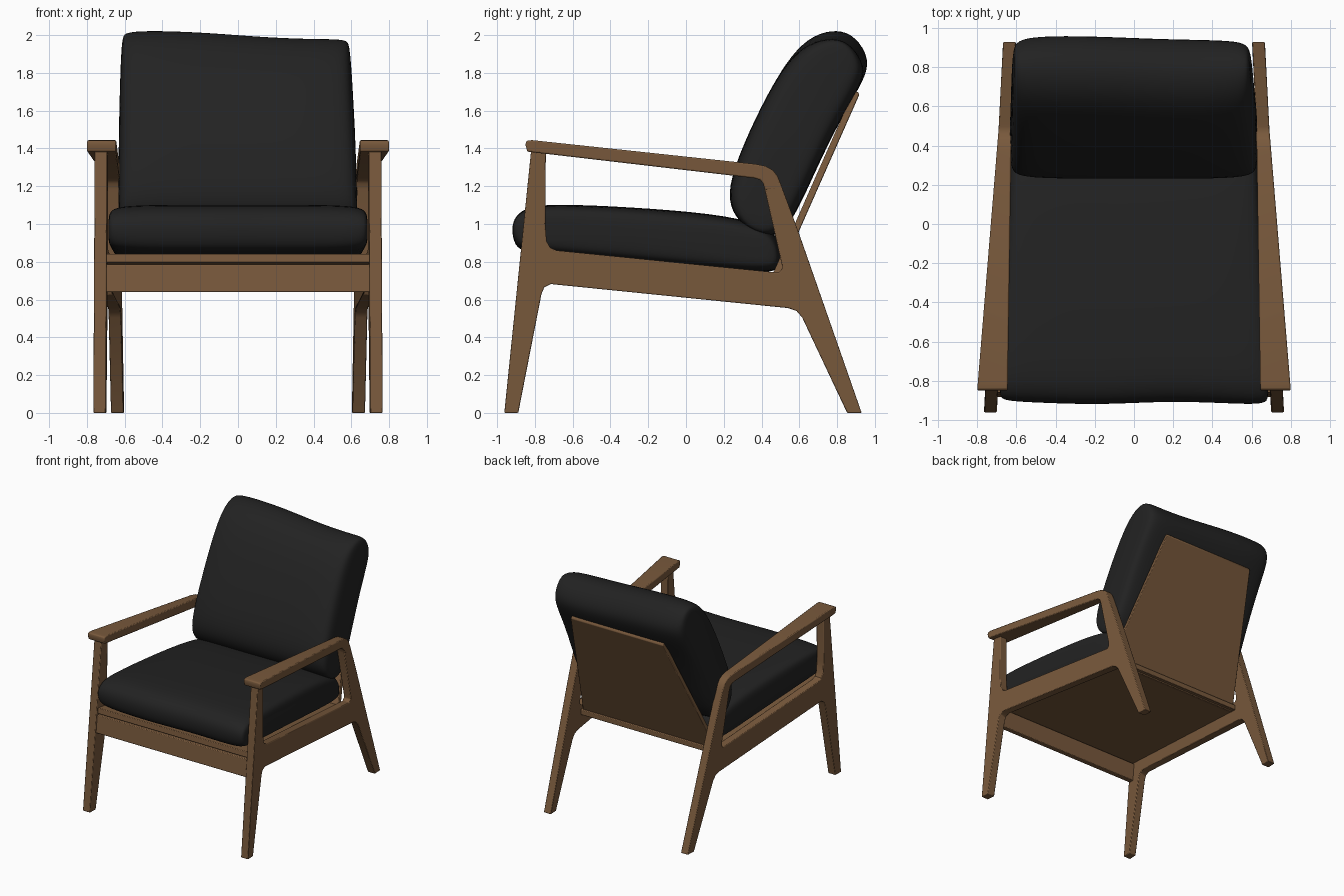
import bpy, bmesh, math
from mathutils import Vector

if "Cube" in bpy.data.objects:
    bpy.data.objects.remove(bpy.data.objects["Cube"])


def material(name, rgb):
    m = bpy.data.materials.new(name)
    m.diffuse_color = (*rgb, 1)
    m.use_nodes = True
    m.node_tree.nodes["Principled BSDF"].inputs["Base Color"].default_value = m.diffuse_color
    return m


wood = material("brown wood", (0.19, 0.10, 0.045))
fabric = material("black fabric", (0.016, 0.016, 0.016))


def finish(bm, name, mat, angle=35):
    bmesh.ops.recalc_face_normals(bm, faces=bm.faces)
    me = bpy.data.meshes.new(name)
    bm.to_mesh(me)
    bm.free()
    ob = bpy.data.objects.new(name, me)
    bpy.context.collection.objects.link(ob)
    me.materials.append(mat)
    bpy.ops.object.select_all(action='DESELECT')
    ob.select_set(True)
    bpy.context.view_layer.objects.active = ob
    bpy.ops.object.shade_smooth_by_angle(angle=math.radians(angle))
    return ob


def bevel(ob, w):
    m = ob.modifiers.new("soft edges", 'BEVEL')
    m.width, m.segments, m.limit_method = w, 2, 'ANGLE'
    m.angle_limit = math.radians(40)


def slab(name, profile, inner, outer, mirror=False, w=0.005):
    """Side profile (y, z) filled between the x positions inner(y, z) and outer(y, z)."""
    bm = bmesh.new()
    a = [bm.verts.new((inner(y, z), y, z)) for y, z in profile]
    b = [bm.verts.new((outer(y, z), y, z)) for y, z in profile]
    bm.faces.new(a)
    bm.faces.new(b[::-1])
    n = len(profile)
    for i in range(n):
        j = (i + 1) % n
        bm.faces.new((a[i], b[i], b[j], a[j]))
    ob = finish(bm, name, wood)
    bevel(ob, w)
    if mirror:
        ob.modifiers.new("mirror", 'MIRROR')
    return ob


def frame_x(y):
    # the side frames converge towards the back
    return 0.731 - 0.0516 * (y + 0.92)


# legs and side rail in one piece, both sides
slab("side_frame", [
    (-.962, 0), (-.888, 0), (-.765, .63), (-.75, .665), (-.715, .682),
    (.54, .555), (.585, .54), (.615, .505), (.853, 0), (.93, 0),
    (.595, .96), (.497, 1.225), (.413, 1.20), (.507, .785), (.508, .76), (.49, .742),
    (-.685, .86), (-.72, .875), (-.738, .91), (-.745, 1.0), (-.742, 1.39), (-.82, 1.39)],
    lambda y, z: frame_x(y) - .033, lambda y, z: frame_x(y) + .033, True)

# tapered armrest with the bend at the back
slab("armrest", [
    (-.84, 1.383), (.36, 1.243), (.392, 1.234), (.408, 1.215), (.418, 1.18),
    (.512, 1.185), (.497, 1.225), (.484, 1.255), (.46, 1.285), (.42, 1.307), (.37, 1.317),
    (-.815, 1.444), (-.845, 1.44), (-.85, 1.42)],
    lambda y, z: .645 - .0149 * (y + .84), lambda y, z: .80 - .082 * (y + .84), True, .007)

# front rail
slab("front_rail", [(-.885, .64), (-.84, .64), (-.825, .785), (-.87, .785)],
     lambda y, z: -.705, lambda y, z: .705)

# sloping seat board
slab("seat_board", [(-.865, .795), (.50, .665), (.50, .71), (-.86, .842)],
     lambda y, z: -frame_x(y) + .03, lambda y, z: frame_x(y) - .03)


# back board, narrower at the top
def board_half(y, z):
    return .625 - .20 * (z - .66) / 1.04


slab("back_board", [(.43, .67), (.465, .66), (.918, 1.685), (.91, 1.70), (.885, 1.70)],
     lambda y, z: -board_half(y, z), board_half)


def cushion(name, profile, axis, half, warp):
    """Pillow: side profile lofted across x and pinched in thickness at both ends."""
    u = Vector(axis).normalized()
    v = Vector((-u.y, u.x))
    pts = [Vector(p) for p in profile]
    c = sum(pts, Vector((0, 0))) / len(pts)
    right = [(.3, 1, 1), (.65, 1, 1), (.88, .95, 1), (.97, .84, .985), (1.0, .6, .95)]
    rows = [(-f, t, l) for f, t, l in right[::-1]] + [(0, 1, 1)] + right
    bm = bmesh.new()
    rings = []
    for f, t, l in rows:
        ring = []
        for p in pts:
            d = p - c
            q = c + u * d.dot(u) * l + v * d.dot(v) * t
            ring.append(bm.verts.new(warp(f * half(q.x, q.y), q.x, q.y)))
        rings.append(ring)
    n = len(pts)
    for r, s in zip(rings, rings[1:]):
        for i in range(n):
            j = (i + 1) % n
            bm.faces.new((r[i], s[i], s[j], r[j]))
    # rounded end caps
    for ring in (rings[0], rings[-1]):
        mid = sum((w.co for w in ring), Vector()) / n
        mid.x *= 1.01
        hub = bm.verts.new(mid)
        for i in range(n):
            bm.faces.new((ring[i], ring[(i + 1) % n], hub))
    ob = finish(bm, name, fabric, 180)
    m = ob.modifiers.new("soft", 'SUBSURF')
    m.levels = m.render_levels = 2
    return ob


# seat cushion
cushion("seat_cushion", [
    (-.895, .87), (-.918, .95), (-.91, 1.03), (-.85, 1.085), (-.72, 1.108), (-.3, 1.09),
    (.15, 1.055), (.40, 1.0), (.49, .93), (.51, .80), (.48, .735), (.2, .755),
    (-.3, .805), (-.82, .845)],
    (1, -.1), lambda y, z: frame_x(y) - .036,
    lambda x, y, z: (x, y + .008 * math.sin(7 * x), z))


# back cushion, sagging a little towards the right top corner
def sag(x, y, z):
    k = max(0, min(1, (z - 1.3) / .6))
    return (x - .012 * k, y - .012 * k * math.sin(4 * x),
            z - k * (.018 + .022 * math.sin(3.6 * x)))


cushion("back_cushion", [
    (.46, .92), (.33, .965), (.24, 1.06), (.22, 1.19), (.30, 1.42), (.44, 1.72),
    (.55, 1.90), (.66, 2.0), (.79, 2.03), (.89, 1.99), (.965, 1.87), (.935, 1.76),
    (.81, 1.55), (.68, 1.27), (.56, 1.0)],
    (.43, .90), lambda y, z: .635 - .03 * (z - 1) , sag)
